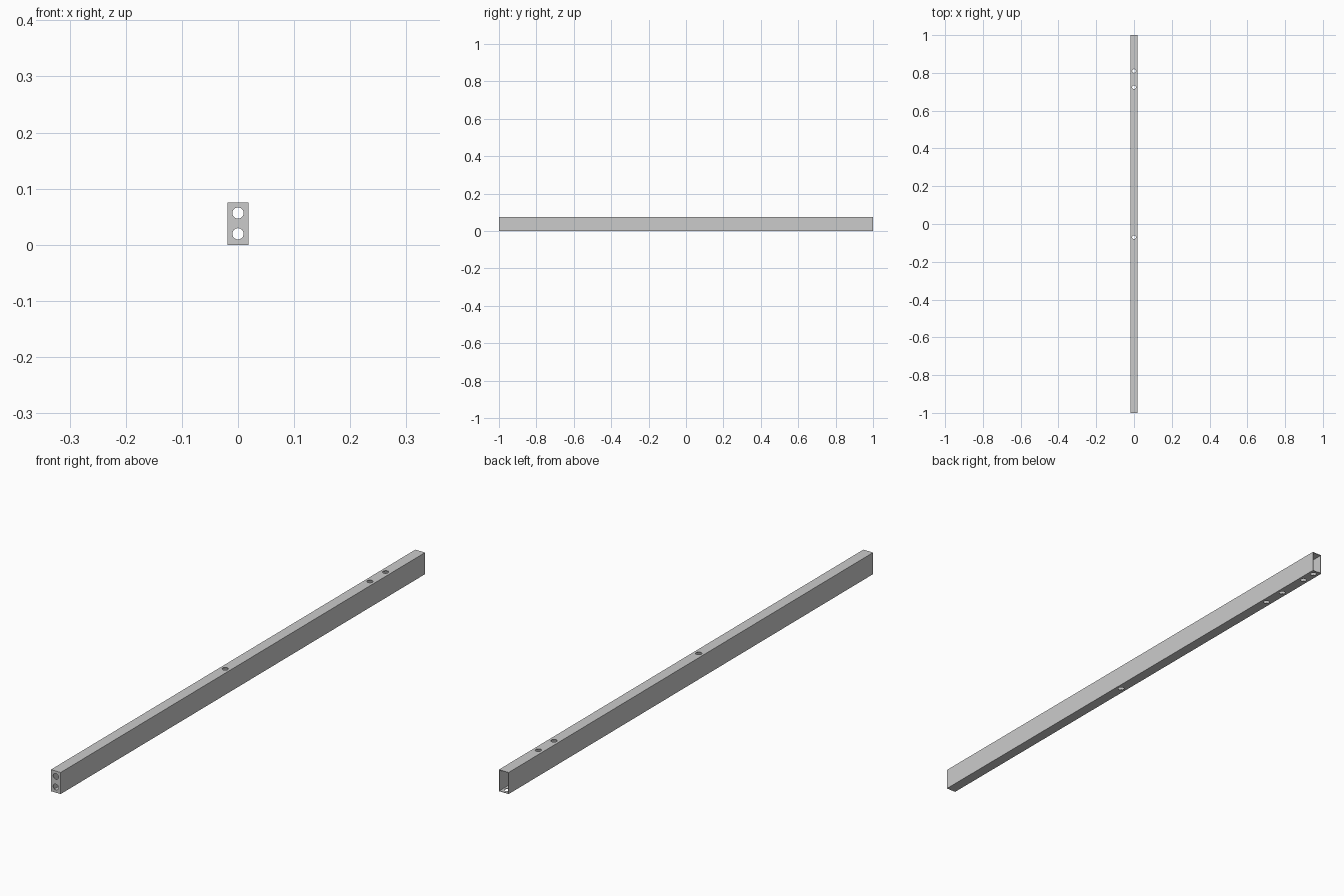
import bpy, bmesh, math
from mathutils import Matrix, Vector

if "Cube" in bpy.data.objects:
    bpy.data.objects.remove(bpy.data.objects["Cube"])

W, L, H, T = 0.0375, 2.0, 0.075, 0.002   # tube width, length, height, wall
R = 0.01                                 # drill radius


def box(bm, lo, hi):
    lo, hi = Vector(lo), Vector(hi)
    m = Matrix.Translation((lo + hi) / 2) @ Matrix.Diagonal((*(hi - lo), 1))
    bmesh.ops.create_cube(bm, size=1, matrix=m)


def drill(bm, pos, rot=Matrix()):
    bmesh.ops.create_cone(bm, cap_ends=True, segments=32, radius1=R, radius2=R,
                          depth=0.012, matrix=Matrix.Translation(pos) @ rot)


def make(name, bm):
    me = bpy.data.meshes.new(name)
    bm.to_mesh(me)
    bm.free()
    ob = bpy.data.objects.new(name, me)
    bpy.context.collection.objects.link(ob)
    return ob


def cut(target, cutter):
    mod = target.modifiers.new(cutter.name, 'BOOLEAN')
    mod.operation = 'DIFFERENCE'
    mod.solver = 'EXACT'
    mod.object = cutter
    cutter.hide_render = True
    cutter.display_type = 'WIRE'
    cutter.hide_set(True)


# Beam body
bm = bmesh.new()
box(bm, (-W / 2, -L / 2, 0), (W / 2, L / 2, H))
beam = make("tube_beam", bm)

# Hollow core, open at the back and closed at the front
bm = bmesh.new()
box(bm, (-W / 2 + T, -L / 2 + T, T), (W / 2 - T, L / 2 + 0.1, H - T))
cut(beam, make("core_cutter", bm))

# Drilled holes: top and bottom walls, two extra below the open end, two in the end plate
bm = bmesh.new()
for y in (-0.07, 0.724, 0.81):
    drill(bm, (0, y, H))
for y in (-0.07, 0.724, 0.81, 0.926, 0.98):
    drill(bm, (0, y, 0))
for z in (0.0195, 0.0565):
    drill(bm, (0, -L / 2, z), Matrix.Rotation(math.pi / 2, 4, 'X'))
cut(beam, make("hole_cutter", bm))
